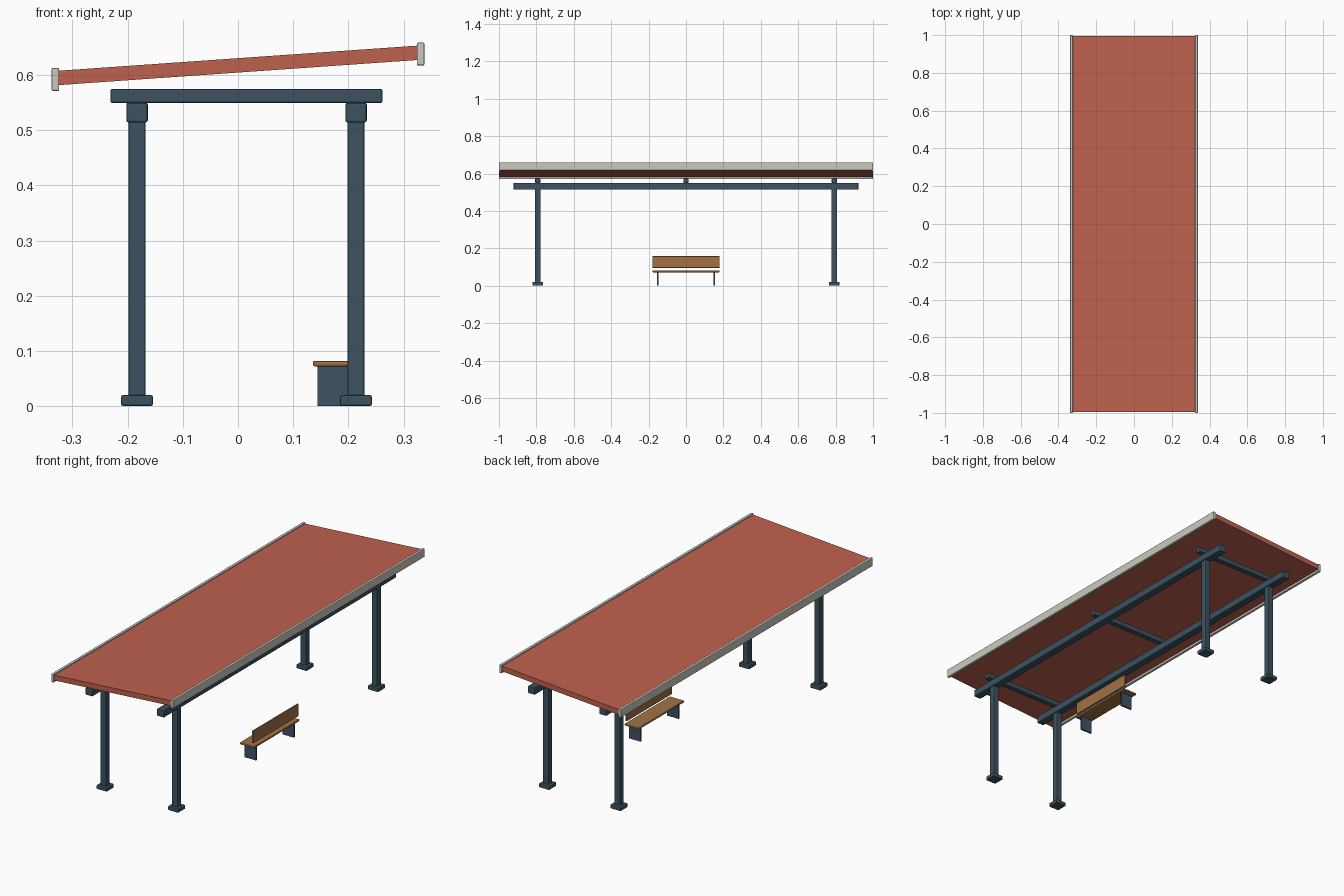
import bpy, math

if "Cube" in bpy.data.objects:
    bpy.data.objects.remove(bpy.data.objects["Cube"])


def material(name, rgb):
    m = bpy.data.materials.new(name)
    m.diffuse_color = (*rgb, 1)
    m.use_nodes = True
    m.node_tree.nodes["Principled BSDF"].inputs["Base Color"].default_value = m.diffuse_color
    return m


STEEL = material("painted_steel", (0.045, 0.085, 0.115))
LEG = material("bench_steel", (0.05, 0.085, 0.13))
ROOF = material("roof_red", (0.52, 0.12, 0.075))
TRIM = material("pale_trim", (0.60, 0.59, 0.53))
WOOD = material("bench_wood", (0.36, 0.17, 0.06))


def box(name, center, size, mat, bevel=0.0, tilt=0.0):
    bpy.ops.mesh.primitive_cube_add(size=1, location=center)
    ob = bpy.context.object
    ob.name = name
    ob.scale = size
    bpy.ops.object.transform_apply(location=False, rotation=False, scale=True)
    ob.rotation_euler.y = tilt
    ob.data.materials.append(mat)
    if bevel:
        mod = ob.modifiers.new("edge_bevel", "BEVEL")
        mod.width = bevel
        mod.segments = 2
    return ob


POST_X = (-0.183, 0.214)
MID_X = 0.0155
POST_Y = 0.793

# Four posts with foot plates, and a long beam over each row
for side, x in zip(("left", "right"), POST_X):
    for end, y in (("front", -POST_Y), ("back", POST_Y)):
        box(f"{side}_{end}_post", (x, y, 0.264), (0.031, 0.031, 0.512), STEEL, 0.004)
        box(f"{side}_{end}_foot_plate", (x, y, 0.01), (0.058, 0.058, 0.02), STEEL, 0.004)
    box(f"{side}_long_beam", (x, 0, 0.532), (0.039, 1.844, 0.036), STEEL, 0.004)

# Cross beams resting on the long beams
for end, y in (("front", -POST_Y), ("middle", 0), ("back", POST_Y)):
    box(f"{end}_cross_beam", (MID_X, y, 0.562), (0.493, 0.028, 0.026), STEEL, 0.004)

# Sloping roof slab and the upright trim boards along its long edges
box("roof_panel", (0, 0, 0.6175), (0.656, 1.992, 0.026), ROOF, tilt=-math.radians(4))
box("low_edge_trim", (-0.331, 0, 0.592), (0.014, 2.0, 0.042), TRIM, 0.003)
box("high_edge_trim", (0.331, 0, 0.638), (0.014, 2.0, 0.042), TRIM, 0.003)

# Bench
box("bench_seat", (0.176, 0, 0.077), (0.080, 0.36, 0.010), WOOD, 0.003)
box("bench_backrest", (0.207, 0, 0.127), (0.008, 0.36, 0.062), WOOD, 0.002)
for end, y in (("front", -0.15), ("back", 0.15)):
    box(f"bench_{end}_leg", (0.176, y, 0.0365), (0.064, 0.008, 0.073), LEG)
